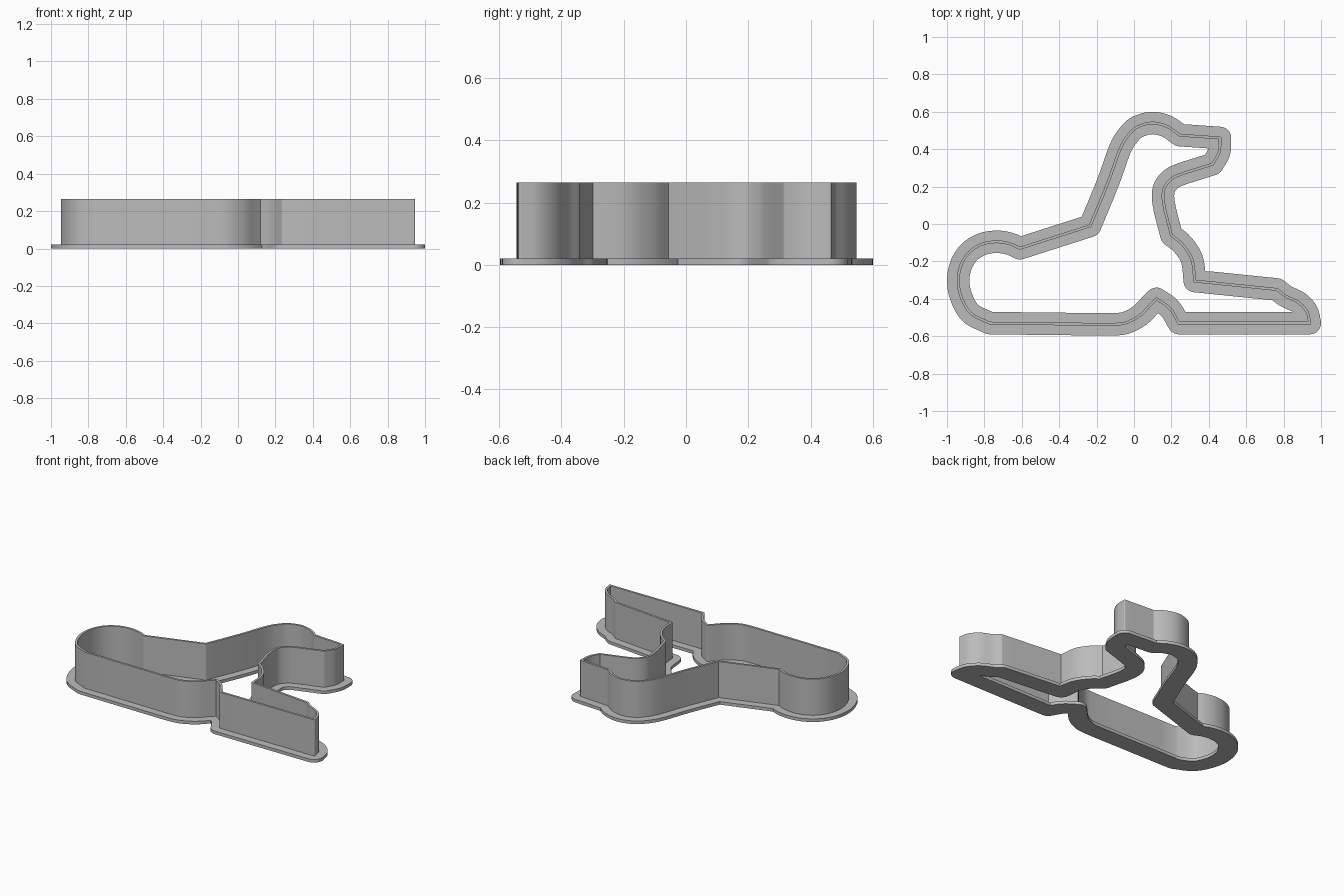
import bpy, bmesh, math
from mathutils import Vector
from mathutils.geometry import intersect_point_line

cube = bpy.data.objects.get("Cube")
if cube:
    bpy.data.objects.remove(cube, do_unlink=True)

# Outline: each run is a straight line or a smooth curve, with a corner between runs
START = (.94, -.53)
RUNS = [
    [(.24, -.53)],
    [(.19, -.45), (.12, -.4)],
    [(.09, -.43), (.03, -.49), (-.05, -.53), (-.14, -.537)],
    [(-.77, -.53)],
    [(-.87, -.48), (-.92, -.4), (-.94, -.31), (-.925, -.22), (-.88, -.15),
     (-.81, -.107), (-.73, -.095), (-.66, -.107), (-.61, -.13)],
    [(-.235, -.01)],
    [(-.14, .22), (-.075, .4), (-.03, .475), (.02, .52), (.1, .54), (.18, .52), (.245, .475)],
    [(.46, .46)],
    [(.455, .385), (.42, .32)],
    [(.26, .27)],
    [(.205, .245), (.165, .2), (.155, .145), (.165, .075)],
    [(.2, -.06)],
    [(.26, -.11), (.31, -.19), (.325, -.305)],
    [(.765, -.35)],
    [(.81, -.385), (.88, -.42), (.925, -.47), START],
]
STEPS = 5


def cross(a, b):
    return a.x * b.y - a.y * b.x


def smooth_run(points):
    """Catmull-Rom samples through the points, without the first one."""
    pts = [points[0] * 2 - points[1]] + points + [points[-1] * 2 - points[-2]]
    out = []
    for a, b, c, d in zip(pts, pts[1:], pts[2:], pts[3:]):
        for k in range(1, STEPS + 1):
            t = k / STEPS
            out.append((b * 2 + (c - a) * t + (a * 2 - b * 5 + c * 4 - d) * t ** 2
                        + (b * 3 - a - c * 3 + d) * t ** 3) / 2)
    return out


def build_path():
    path, last = [], Vector(START)
    for run in RUNS:
        path += smooth_run([last] + [Vector(p) for p in run])
        last = path[-1]
    return path


def distance(p, path):
    best = 9.0
    for i, b in enumerate(path):
        a = path[i - 1]
        near, t = intersect_point_line(p, a, b)
        near = a.lerp(b, min(max(t, 0), 1))
        best = min(best, (near.to_2d() - p).length)
    return best


def offset(path, r, side):
    """Parallel outline with round outer corners and sharp inner ones."""
    raw = []
    for i, p in enumerate(path):
        d0 = (p - path[i - 1]).normalized()
        d1 = (path[(i + 1) % len(path)] - p).normalized()
        n0, n1 = (Vector((-d.y, d.x)) * side for d in (d0, d1))
        angle = n0.angle(n1)
        if angle < .25:
            raw.append((p + (n0 + n1).normalized() * r / math.cos(angle / 2), d0, d1))
        elif cross(d0, d1) * side < 0:
            k = math.ceil(angle / .25)
            raw += [(p + n0.lerp(n1, j / k).normalized() * r, d0, d1) for j in range(k + 1)]
        else:
            raw += [(p + n0 * r, d0, d0), (p + n1 * r, d1, d1)]
    # Drop points that fold back too close, and close each gap with a sharp corner
    kept = [i for i, item in enumerate(raw) if distance(item[0], path) > r * .96]
    loop = []
    for i, j in zip(kept, kept[1:] + kept[:1]):
        a, _, da = raw[i]
        b, db, _ = raw[j]
        loop.append(a)
        turn = cross(da, db)
        if (j - i) % len(raw) != 1 and abs(turn) > .1:
            t = cross(b - a, db) / turn
            if 0 < t < .3:
                loop.append(a + da * t)
    return loop


def ring(name, path, r, bottom, top, mat):
    """Solid band of half width r that follows the path."""
    curve = bpy.data.curves.new(name + "_profile", "CURVE")
    curve.dimensions = "2D"
    curve.fill_mode = "BOTH"
    curve.extrude = (top - bottom) / 2
    for side in (1, -1):
        loop = offset(path, r, side)
        spline = curve.splines.new("POLY")
        spline.points.add(len(loop) - 1)
        for point, p in zip(spline.points, loop):
            point.co = (p.x, p.y, 0, 1)
        spline.use_cyclic_u = True
    helper = bpy.data.objects.new(name + "_profile", curve)
    bpy.context.collection.objects.link(helper)
    bpy.context.view_layer.update()
    graph = bpy.context.evaluated_depsgraph_get()
    mesh = bpy.data.meshes.new_from_object(helper.evaluated_get(graph))
    bpy.data.objects.remove(helper, do_unlink=True)

    bm = bmesh.new()
    bm.from_mesh(mesh)
    bmesh.ops.remove_doubles(bm, verts=bm.verts, dist=.0002)
    bmesh.ops.translate(bm, verts=bm.verts, vec=(0, 0, (top + bottom) / 2))
    bmesh.ops.recalc_face_normals(bm, faces=bm.faces)
    bm.to_mesh(mesh)
    bm.free()
    mesh.name = name
    mesh.materials.clear()
    mesh.materials.append(mat)
    obj = bpy.data.objects.new(name, mesh)
    bpy.context.collection.objects.link(obj)
    bpy.ops.object.select_all(action="DESELECT")
    obj.select_set(True)
    bpy.context.view_layer.objects.active = obj
    bpy.ops.object.shade_smooth_by_angle(angle=math.radians(30))


grey = bpy.data.materials.new("grey_plastic")
grey.use_nodes = True
grey.diffuse_color = (.5, .5, .5, 1)
grey.node_tree.nodes["Principled BSDF"].inputs["Base Color"].default_value = (.5, .5, .5, 1)

# Flat grip flange at the bottom and the thin cutting wall standing on it
outline = build_path()
ring("flange", outline, .06, 0, .021, grey)
ring("cutting_wall", outline, .0075, .01, .265, grey)
